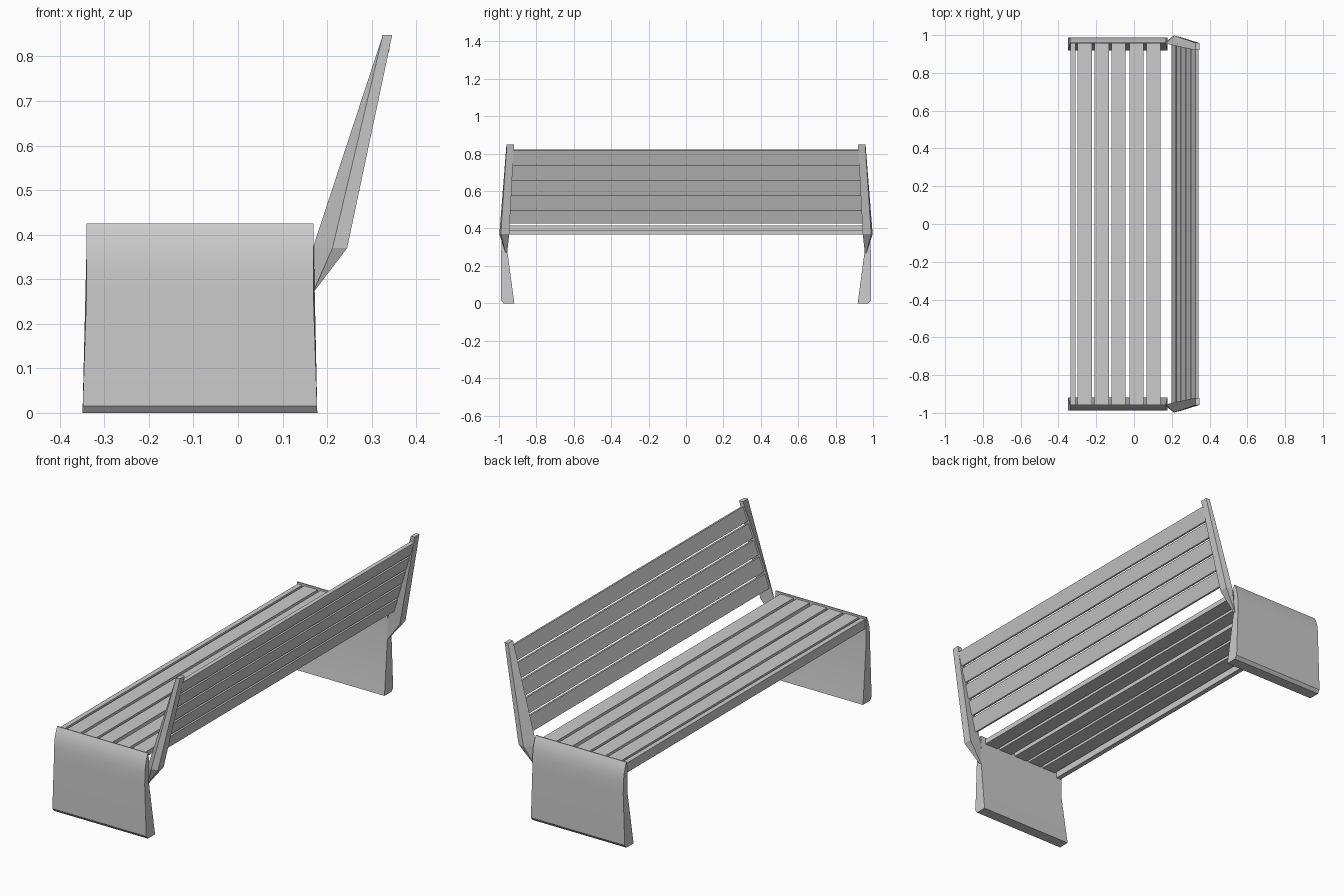
import bpy, bmesh, math
from mathutils import Vector

if "Cube" in bpy.data.objects:
    bpy.data.objects.remove(bpy.data.objects["Cube"])


def add_object(name, bm, mirror=False, smooth=False):
    bmesh.ops.recalc_face_normals(bm, faces=bm.faces[:])
    mesh = bpy.data.meshes.new(name)
    bm.to_mesh(mesh)
    bm.free()
    ob = bpy.data.objects.new(name, mesh)
    bpy.context.collection.objects.link(ob)
    if mirror:
        mod = ob.modifiers.new("mirror", 'MIRROR')
        mod.use_axis = (False, True, False)
        mod.use_mirror_merge = False
    if smooth:
        bpy.ops.object.select_all(action='DESELECT')
        ob.select_set(True)
        bpy.context.view_layer.objects.active = ob
        bpy.ops.object.shade_smooth_by_angle(angle=math.radians(30))
    return ob


def loft(sections):
    """Join equal-length point loops into a closed solid."""
    bm = bmesh.new()
    rings = [[bm.verts.new(p) for p in s] for s in sections]
    n = len(rings[0])
    for a, b in zip(rings, rings[1:]):
        for i in range(n):
            j = (i + 1) % n
            bm.faces.new((a[i], a[j], b[j], b[i]))
    bm.faces.new(rings[0][::-1])
    bm.faces.new(rings[-1])
    return bm


def plank(name, profile, half_low, half_high):
    """Slat along y; its ends follow half_low / half_high at the lowest / highest points."""
    z0 = min(p[1] for p in profile)
    z1 = max(p[1] for p in profile)

    def half(z):
        return half_low + (half_high - half_low) * (z - z0) / (z1 - z0)
    add_object(name, loft([[(x, s * half(z), z) for x, z in profile] for s in (-1, 1)]))


# side legs: thick foot, curved top edge, slightly flared below z = 0.27
leg = [(0.918, 0), (0.975, 0), (0.988, 0.016), (0.988, 0.27), (0.987, 0.33),
       (0.982, 0.37), (0.973, 0.402), (0.962, 0.425), (0.956, 0.425), (0.954, 0.27)]


def flare(z):
    return 0.009 * max(0, 1 - z / 0.27)


add_object("side_leg", loft([[(x + s * flare(z), y, z) for y, z in leg]
                             for x, s in ((-0.34, -1), (0.169, 1))]), mirror=True, smooth=True)

# seat slats and front fascia
for i, x in enumerate((-0.298, -0.208, -0.12, -0.024, 0.066)):
    plank(f"seat_slat_{i + 1}", [(x, 0.39), (x + 0.075, 0.39), (x + 0.075, 0.416), (x, 0.416)], 0.96, 0.96)
plank("front_fascia", [(-0.335, 0.367), (-0.31, 0.367), (-0.31, 0.416), (-0.335, 0.416)], 0.96, 0.96)

# back posts: knee at z = 0.37 bulging outwards, narrowing to the top
bm = loft([
    [(0.168, 0.955, 0.27), (0.168, 0.962, 0.27), (0.169, 0.965, 0.27), (0.169, 0.956, 0.27)],
    [(0.168, 0.955, 0.37), (0.212, 0.998, 0.37), (0.245, 0.99, 0.37), (0.245, 0.945, 0.37)],
    [(0.325, 0.92, 0.848), (0.325, 0.96, 0.848), (0.346, 0.958, 0.848), (0.346, 0.92, 0.848)],
])
add_object("back_post", bm, mirror=True)

# backrest slats along the sloping posts
along = Vector((0.157, 0.478)).normalized()
normal = Vector((along.y, -along.x))
for i in range(5):
    z = 0.432 + i * 0.0802
    p = Vector((0.168 + (z - 0.37) * 0.3285 + 0.009, z))
    q = p + along * 0.073
    half = [0.952 - (v.y - 0.37) * 0.055 for v in (p, q)]
    plank(f"back_slat_{i + 1}", [p[:], q[:], (q + normal * 0.016)[:], (p + normal * 0.016)[:]], *half)
